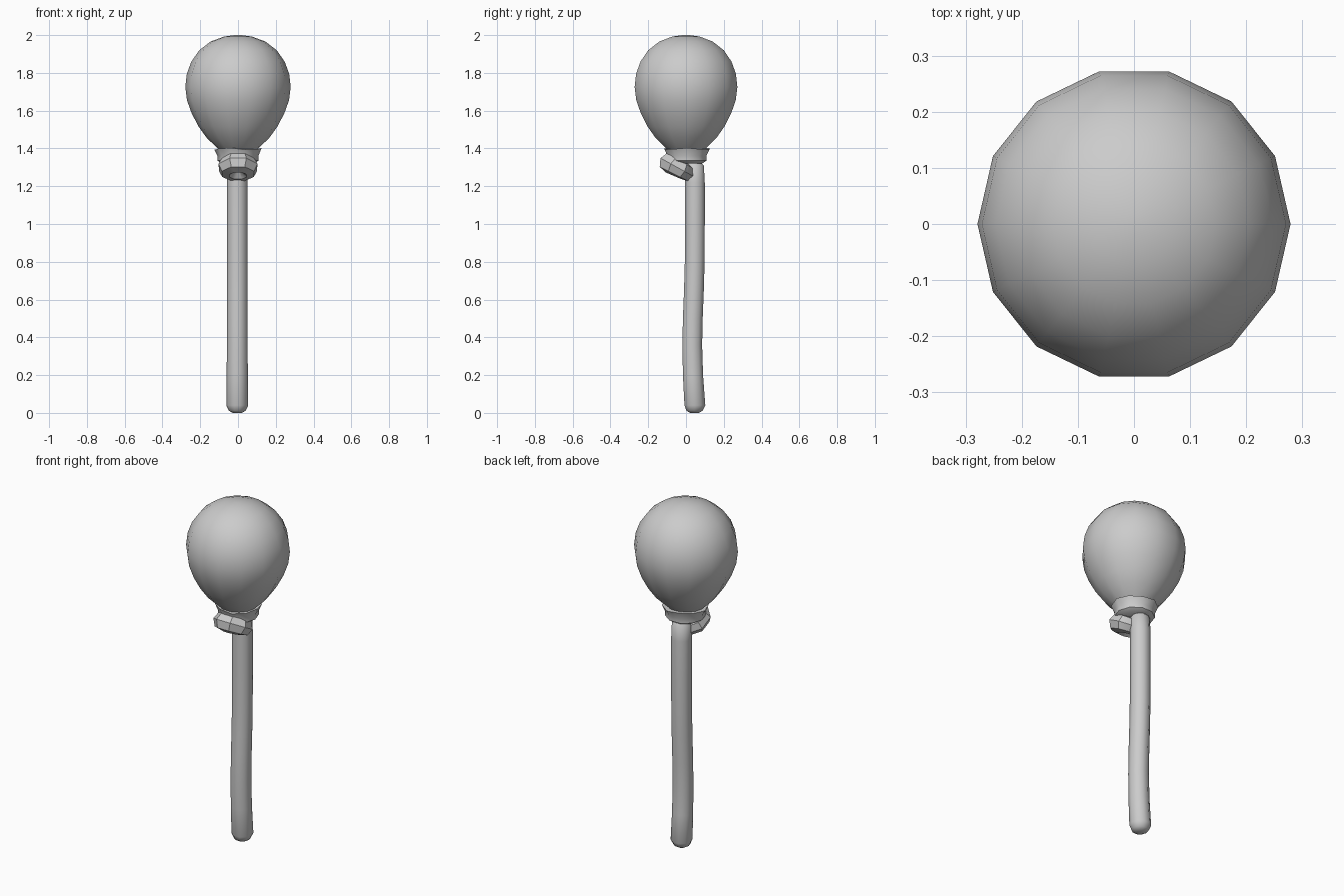
import bpy
from math import sin, cos, pi
from mathutils import Vector

if "Cube" in bpy.data.objects:
    bpy.data.objects.remove(bpy.data.objects["Cube"])


def make(name, verts, faces, angle=0.7):
    me = bpy.data.meshes.new(name)
    me.from_pydata(verts, [], faces)
    ob = bpy.data.objects.new(name, me)
    bpy.context.collection.objects.link(ob)
    bpy.ops.object.select_all(action='DESELECT')
    ob.select_set(True)
    bpy.context.view_layer.objects.active = ob
    bpy.ops.object.mode_set(mode='EDIT')
    bpy.ops.mesh.select_all(action='SELECT')
    bpy.ops.mesh.remove_doubles(threshold=0.0005)
    bpy.ops.mesh.normals_make_consistent(inside=False)
    bpy.ops.object.mode_set(mode='OBJECT')
    bpy.ops.object.shade_smooth_by_angle(angle=angle)
    return ob


def skin(name, rings, loop=False, angle=0.7):
    """Join equal-sized rings of points with quads."""
    n, m = len(rings[0]), len(rings)
    faces = [(i * n + j, i * n + (j + 1) % n,
              (i + 1) % m * n + (j + 1) % n, (i + 1) % m * n + j)
             for i in range(m if loop else m - 1) for j in range(n)]
    if not loop:
        faces += [tuple(range(n))[::-1], tuple(range((m - 1) * n, m * n))]
    return make(name, [v for r in rings for v in r], faces, angle)


def ring(cx, cy, z, r, n, wave=0.0):
    return [(cx + r * cos(2 * pi * j / n), cy + r * sin(2 * pi * j / n),
             z + wave * cos(3 * 2 * pi * j / n)) for j in range(n)]


# Balloon body: 14-sided teardrop
profile = [(0.035, 1.35), (0.075, 1.37), (0.112, 1.405), (0.165, 1.455), (0.208, 1.515),
           (0.245, 1.585), (0.27, 1.655), (0.279, 1.725), (0.271, 1.795),
           (0.247, 1.86), (0.205, 1.92), (0.145, 1.966), (0.075, 1.992), (0.02, 2.0)]
skin("balloon", [ring(0, 0, z, r, 14) for r, z in profile], angle=1.0)

# Flared collar under the balloon
skin("collar", [ring(0, 0.005, 1.32, 0.085, 10), ring(0, 0.005, 1.335, 0.108, 10),
                ring(0, 0.005, 1.36, 0.108, 10), ring(0, 0.005, 1.398, 0.125, 10, 0.005)])

# Knot: thick tilted loop of string, fatter at the front
rings = []
centre = Vector((0, -0.043, 1.298))
for i in range(8):
    a = 2 * pi * (i + 0.5) / 8
    out = Vector((cos(a), 0.87 * sin(a), -0.48 * sin(a)))
    up = Vector((0, 0.48, 0.87))
    r = 0.05 - 0.005 * sin(a)
    rings.append([centre + out * (0.06 + r * cos(2 * pi * j / 7)) + up * r * sin(2 * pi * j / 7)
                  for j in range(7)])
skin("knot", rings, loop=True)

# Hanging string: gently curved rounded tube (y, z, radius)
path = [(0.045, 0.0, 0.025), (0.045, 0.012, 0.045), (0.047, 0.04, 0.058), (0.037, 0.2, 0.056),
        (0.033, 0.36, 0.055), (0.036, 0.5, 0.055), (0.042, 0.65, 0.055), (0.046, 0.8, 0.055),
        (0.047, 1.0, 0.055), (0.047, 1.22, 0.055), (0.044, 1.31, 0.053), (0.042, 1.335, 0.03)]
skin("string", [ring(-0.004, y, z, r, 10) for y, z, r in path], angle=0.8)
